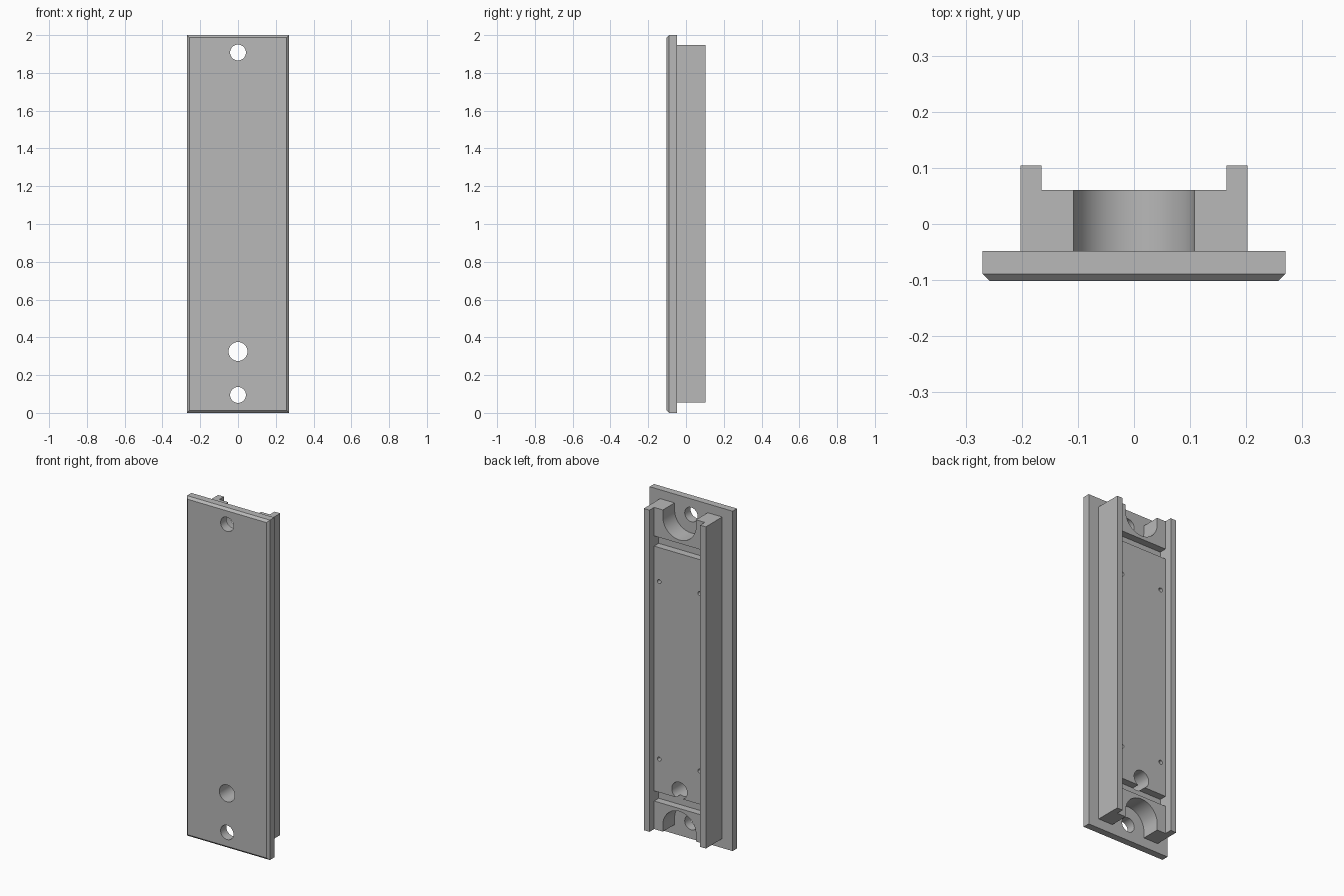
import bpy
import bmesh
import math
from mathutils import Matrix, Vector

cube = bpy.data.objects.get("Cube")
if cube:
    bpy.data.objects.remove(cube, do_unlink=True)

grey = bpy.data.materials.new("light_grey")
grey.use_nodes = True
colour = (0.48, 0.48, 0.48, 1)
grey.diffuse_color = colour
grey.node_tree.nodes["Principled BSDF"].inputs["Base Color"].default_value = colour

BACK = -0.048        # back surface of the plate
DECK = 0.061         # raised deck between the rails
HEIGHT = 2.0


def make_object(name, bm):
    bmesh.ops.recalc_face_normals(bm, faces=bm.faces)
    mesh = bpy.data.meshes.new(name)
    bm.to_mesh(mesh)
    bm.free()
    mesh.materials.append(grey)
    obj = bpy.data.objects.new(name, mesh)
    bpy.context.collection.objects.link(obj)
    return obj


def box(name, low, high):
    low, high = Vector(low), Vector(high)
    bm = bmesh.new()
    bmesh.ops.create_cube(bm, size=1, matrix=Matrix.Translation((low + high) / 2)
                          @ Matrix.Diagonal((*(high - low), 1)))
    return make_object(name, bm)


def drill(x, z, radius, y_low=-0.3, y_high=0.3):
    """Cylinder cutter running front to back."""
    bm = bmesh.new()
    place = Matrix.Translation((x, (y_low + y_high) / 2, z)) @ Matrix.Rotation(math.pi / 2, 4, 'X')
    bmesh.ops.create_cone(bm, cap_ends=True, segments=64, radius1=radius, radius2=radius,
                          depth=y_high - y_low, matrix=place)
    return make_object("drill_cutter", bm)


def cut(obj, cutters):
    for cutter in cutters:
        cutter.hide_render = True
        mod = obj.modifiers.new("cut", 'BOOLEAN')
        mod.operation = 'DIFFERENCE'
        mod.solver = 'EXACT'
        mod.object = cutter
    graph = bpy.context.evaluated_depsgraph_get()
    mesh = bpy.data.meshes.new_from_object(obj.evaluated_get(graph))
    obj.modifiers.clear()
    obj.data = mesh
    for cutter in cutters:
        bpy.data.objects.remove(cutter, do_unlink=True)


SCREW_ZS = (0.095, 1.908)
BUTTON_Z = 0.325

# Front plate with a chamfered front rim
plate = box("front_plate", (-0.27, -0.102, 0), (0.27, BACK, HEIGHT))
bm = bmesh.new()
bm.from_mesh(plate.data)
rim = [e for e in bm.edges if all(v.co.y < -0.1 for v in e.verts)]
bmesh.ops.bevel(bm, geom=rim, offset=0.013, segments=1, affect='EDGES')
bm.to_mesh(plate.data)
bm.free()
cut(plate, [drill(0, z, 0.042) for z in SCREW_ZS] + [drill(0, BUTTON_Z, 0.05)])

# Back channel: deck with a rail along each side, extruded upward
bm = bmesh.new()
half = [(0.165, DECK), (0.165, 0.104), (0.202, 0.104), (0.202, BACK)]
outline = half + [(-x, y) for x, y in reversed(half)]
base = bm.faces.new([bm.verts.new((x, y, 0.055)) for x, y in outline])
top = bmesh.ops.extrude_face_region(bm, geom=[base])["geom"]
bmesh.ops.translate(bm, vec=(0, 0, 1.893),
                    verts=[v for v in top if isinstance(v, bmesh.types.BMVert)])
channel = make_object("back_channel", bm)

cutters = [drill(0, BUTTON_Z, 0.05)]
# Open-ended round pockets around the screw holes
for z, end in zip(SCREW_ZS, (-0.1, 2.1)):
    cutters.append(drill(0, z, 0.108))
    cutters.append(box("pocket_cutter", (-0.108, -0.3, min(z, end)), (0.108, 0.3, max(z, end))))
# Cross grooves between the deck and the end blocks
for z in (0.22, 1.72):
    cutters.append(box("groove_cutter", (-0.165, 0.018, z), (0.165, 0.09, z + 0.06)))
# Blind pilot holes near the deck corners
for x in (-0.132, 0.132):
    for z in (0.475, 1.52):
        cutters.append(drill(x, z, 0.012, -0.02, 0.2))
cut(channel, cutters)

# Smooth round walls, crisp edges
for obj in (plate, channel):
    bpy.ops.object.select_all(action='DESELECT')
    obj.select_set(True)
    bpy.context.view_layer.objects.active = obj
    bpy.ops.object.shade_smooth_by_angle(angle=math.radians(30))
